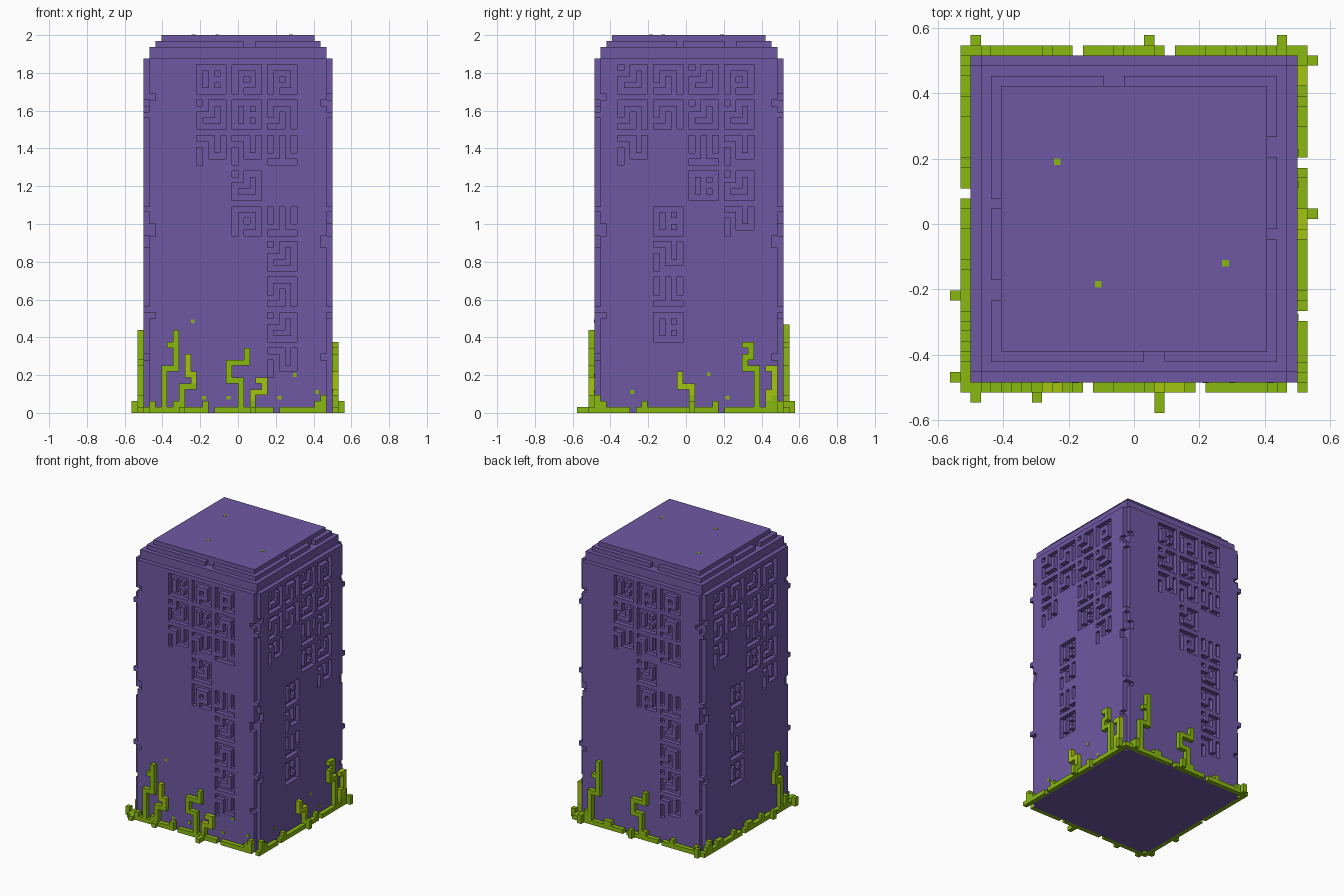
import bpy, bmesh, random
from mathutils import Vector

if "Cube" in bpy.data.objects:
    bpy.data.objects.remove(bpy.data.objects["Cube"])

random.seed(4)
V = 2 / 64                                   # block size
ORIGIN = Vector((-0.5, -0.484375, 0))
N = 32                                       # pillar width in blocks


def material(name, rgb):
    m = bpy.data.materials.new(name)
    m.diffuse_color = (*rgb, 1)
    m.use_nodes = True
    m.node_tree.nodes["Principled BSDF"].inputs["Base Color"].default_value = m.diffuse_color
    return m


STONE = material("purple stone", (0.156, 0.098, 0.366))
MOSS = material("moss green", (0.25, 0.479, 0.005))
LIME = material("lime moss", (0.37, 0.56, 0.005))


def place(side, u, d, z):
    """Block at column u, depth d (negative = outside) of one side; sides run front, right, back, left."""
    m = N - 1
    return [(u, d, z), (m - d, u, z), (m - u, m - d, z), (d, m - u, z)][side]


DIRS = {  # outward direction: corners of that block face
    (1, 0, 0): [(1, 0, 0), (1, 1, 0), (1, 1, 1), (1, 0, 1)],
    (-1, 0, 0): [(0, 0, 0), (0, 0, 1), (0, 1, 1), (0, 1, 0)],
    (0, 1, 0): [(0, 1, 0), (0, 1, 1), (1, 1, 1), (1, 1, 0)],
    (0, -1, 0): [(0, 0, 0), (1, 0, 0), (1, 0, 1), (0, 0, 1)],
    (0, 0, 1): [(0, 0, 1), (1, 0, 1), (1, 1, 1), (0, 1, 1)],
    (0, 0, -1): [(0, 0, 0), (0, 1, 0), (1, 1, 0), (1, 0, 0)],
}


def block_object(name, cells, mats):
    """Mesh with the outer skin of a set of blocks; cells maps block to material index."""
    bm, verts = bmesh.new(), {}
    for c, mi in cells.items():
        for d, corners in DIRS.items():
            if (c[0] + d[0], c[1] + d[1], c[2] + d[2]) in cells:
                continue
            ring = []
            for k in corners:
                p = (c[0] + k[0], c[1] + k[1], c[2] + k[2])
                if p not in verts:
                    verts[p] = bm.verts.new(ORIGIN + Vector(p) * V)
                ring.append(verts[p])
            bm.faces.new(ring).material_index = mi
    me = bpy.data.meshes.new(name)
    bm.to_mesh(me)
    bm.free()
    for m in mats:
        me.materials.append(m)
    bpy.context.collection.objects.link(bpy.data.objects.new(name, me))


# pillar with a stepped cap
pillar = {}
for z in range(64):
    i = 0 if z < 60 else 1 if z < 62 else z - 60
    for x in range(i, N - i):
        for y in range(i, N - i):
            pillar[x, y, z] = 0

# chipped vertical corners, and gaps in the cap's upper step
for side in range(4):
    for z in range(60):
        if z not in (17, 34, 50):
            pillar.pop(place(side, 0, 0, z), None)
        if z in (16, 30, 31, 53):
            pillar.pop(place(side, 1, 0, z), None)
        if z in (9, 28, 29, 52):
            pillar.pop(place(side, 30, 0, z), None)
for side, gaps in enumerate([(17, 18), (14, 22, 23), (17, 18), (14, 22, 23)]):
    for u in gaps:
        pillar.pop(place(side, u, 2, 62), None)

# engraved square patterns (# is carved)
GLYPHS = {
    "a": "##### #...# #.#.# #...# #.###",
    "b": "##### #.#.# #.### #.#.# #####",
    "c": "##### #...# #.#.# ..#.# ###.#",
    "d": "#.### ..#.# ###.# #...# #####",
    "e": "###.# ..#.# #.#.# #.### #....",
    "f": "#.#.# #.#.# #.#.# ..#.. #####",
}
WIDE = (9, ["baa", "dbc", "eef", ".d.", ".af", "..d", "..c", "..d", "..e"])
TALL = (4, ["dcda", "ccdd", "e.fe", "..bd", ".b.e", ".e..", ".f..", ".b.."])
for side in range(4):
    start, rows = (WIDE, TALL)[side % 2]
    for r, row in enumerate(rows):
        for c, g in enumerate(row):
            if g == ".":
                continue
            for dz, line in enumerate(GLYPHS[g].split()):
                for du, ch in enumerate(line):
                    if ch == "#":
                        pillar.pop(place(side, start + 6 * c + du, 0, 58 - 6 * r - dz), None)
block_object("pillar", pillar, [STONE])

# moss skirt along the foot, with gaps, corner clumps and stray blocks
moss = {}
GAPS = [(11, 22, 31), (6, 21), (12, 21), (13,)]
STRAYS = [(0, 6, 18), (16, 31), (1, 14, 31), (23, 31)]
for side in range(4):
    for u in range(-1 if side else 0, N + 1):
        if u in GAPS[side]:
            continue
        tall = 1
        if min(u, N - 1 - u) in (0, 1, 2):
            tall += random.choice((0, 0, 1, 2))
        elif random.random() < 0.12:
            tall += 1
        for z in range(tall):
            moss[place(side, u, -1, z)] = 0
    for u in STRAYS[side]:
        for z in range(2 if side else 1):
            moss[place(side, u, -2, z)] = 0
moss[place(0, 18, -3, 0)] = 0


# creeping vines: stepped paths of corner points on one side
def vine(side, pts, lime_from=99):
    for (u0, z0), (u1, z1) in zip(pts, pts[1:]):
        for u in range(min(u0, u1), max(u0, u1) + 1):
            for z in range(min(z0, z1), max(z0, z1) + 1):
                moss[place(side, u, -1, z)] = int(z >= lime_from)


for side, top in ((0, 13), (2, 14)):
    vine(side, [(3, 0), (3, 7), (5, 7), (5, top)])
    vine(side, [(4, 11), (5, 11)])
    vine(side, [(16, 0), (16, 5), (14, 5), (14, 8), (17, 8), (17, 10)])
vine(0, [(6, 0), (6, 4), (8, 4), (8, 6), (7, 6), (7, 9)], 5)
vine(0, [(18, 0), (18, 3), (20, 3), (20, 5), (19, 5)], 2)
for side, top in ((1, 11), (3, 13)):
    vine(side, [(27, 0), (27, 7), (25, 7), (25, 9), (26, 9), (26, top)])
vine(1, [(25, 11), (26, 11)])
vine(1, [(29, 0), (29, 3), (30, 3), (30, 7), (29, 7)], 2)
vine(1, [(16, 0), (16, 4), (14, 4), (14, 6)], 3)
block_object("moss", moss, [MOSS, LIME])

# tiny flat moss specks on the sides and top
SPECKS = [
    (-0.24, -0.484, 0.485), (-0.18, -0.484, 0.08), (-0.05, -0.484, 0.08), (0.22, -0.484, 0.08),
    (0.3, -0.484, 0.2), (0.42, -0.484, 0.11), (0.5, 0.12, 0.205), (0.5, -0.285, 0.11),
    (0.5, 0.22, 0.08), (-0.235, 0.19, 1.999), (-0.11, -0.185, 1.999), (0.28, -0.12, 1.999),
]
bm = bmesh.new()
for p in SPECKS:
    size = Vector((0.02, 0.02, 0.02))
    size[2 if p[2] > 1 else 0 if p[0] == 0.5 else 1] = 0.006
    for v in bmesh.ops.create_cube(bm, size=1)["verts"]:
        v.co = Vector(p) + v.co * size
me = bpy.data.meshes.new("moss_specks")
bm.to_mesh(me)
bm.free()
me.materials.append(MOSS)
bpy.context.collection.objects.link(bpy.data.objects.new("moss_specks", me))
